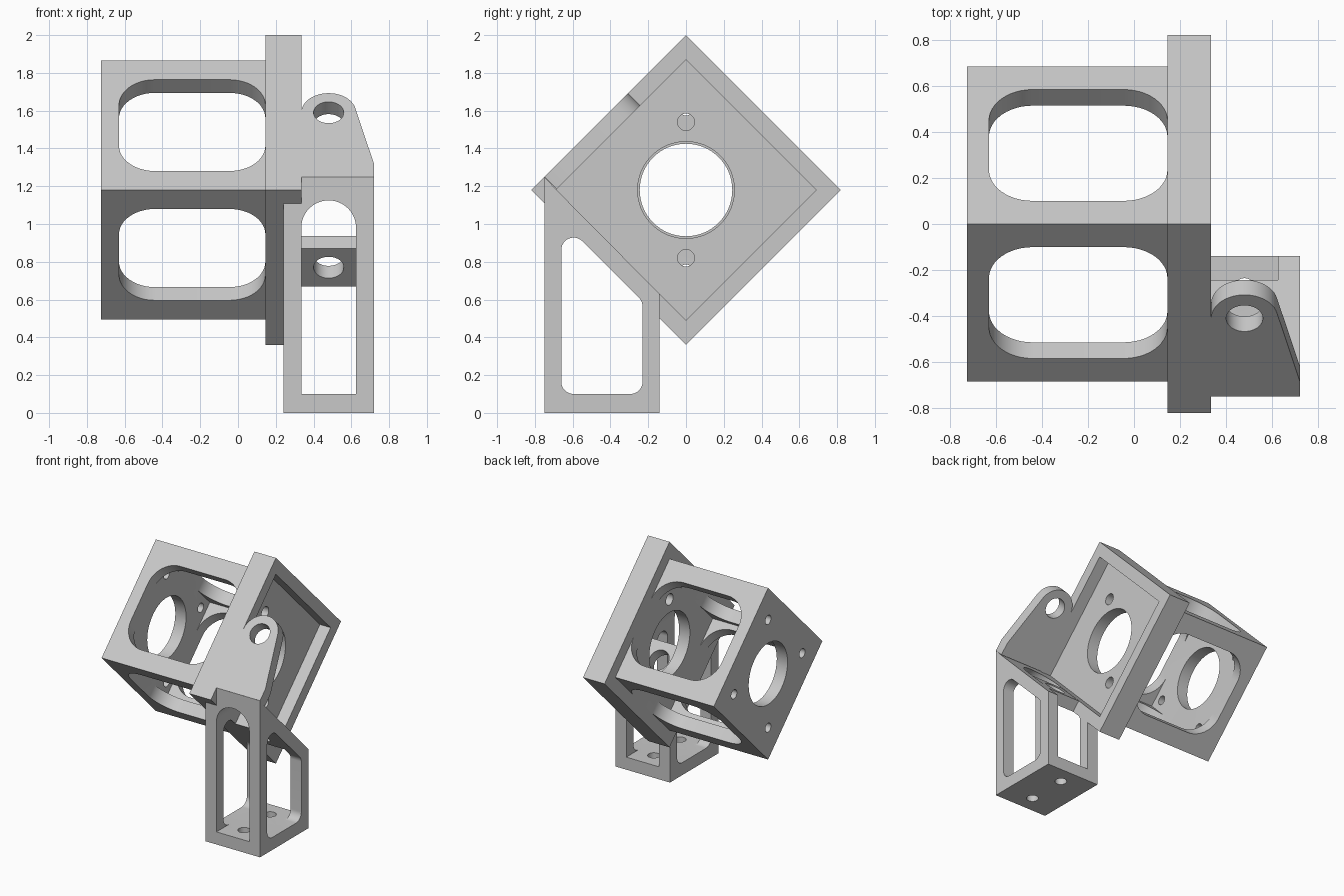
import bpy
import bmesh
from math import pi, cos, sin, tan, acos, sqrt
from mathutils import Matrix, Vector

if "Cube" in bpy.data.objects:
    bpy.data.objects.remove(bpy.data.objects["Cube"])

grey = bpy.data.materials.new("light_grey")
grey.use_nodes = True
colour = (0.58, 0.58, 0.58, 1)
grey.diffuse_color = colour
grey.node_tree.nodes["Principled BSDF"].inputs["Base Color"].default_value = colour

# Profile planes: (u, v) is the profile and w the extrusion direction
ALONG_X = Matrix(((0, 0, 1, 0), (1, 0, 0, 0), (0, 1, 0, 0), (0, 0, 0, 1)))
ALONG_Y = Matrix(((1, 0, 0, 0), (0, 0, 1, 0), (0, 1, 0, 0), (0, 0, 0, 1)))
ALONG_Z = Matrix.Identity(4)
# The housing stands on one edge
TILT = Matrix.Translation((0, 0, 1.18)) @ Matrix.Rotation(pi / 4, 4, 'X')


def circle(u, v, r, n=40):
    return [(u + r * cos(2 * pi * i / n), v + r * sin(2 * pi * i / n)) for i in range(n)]


def rect(u0, u1, v0, v1):
    return [(u0, v0), (u1, v0), (u1, v1), (u0, v1)]


def rounded(points, radii, steps=12):
    """Round each polygon corner with its own radius."""
    out = []
    pts = [Vector(p) for p in points]
    for i, (p, r) in enumerate(zip(pts, radii)):
        if r == 0:
            out.append(tuple(p))
            continue
        a = (pts[i - 1] - p).normalized()
        b = (pts[(i + 1) % len(pts)] - p).normalized()
        half = acos(a.dot(b)) / 2
        centre = p + (a + b).normalized() * r / sin(half)
        start = p + a * r / tan(half) - centre
        end = p + b * r / tan(half) - centre
        sweep = pi - 2 * half
        for k in range(steps + 1):
            t = k / steps
            d = (start * sin((1 - t) * sweep) + end * sin(t * sweep)) / sin(sweep)
            out.append(tuple(centre + d))
    return out


def prism(name, profile, w0, w1, matrix):
    """Closed solid: two caps joined by side walls."""
    bm = bmesh.new()
    low = [bm.verts.new((u, v, w0)) for u, v in profile]
    high = [bm.verts.new((u, v, w1)) for u, v in profile]
    bm.faces.new(low)
    bm.faces.new(high)
    for i in range(len(low)):
        bm.faces.new((low[i - 1], low[i], high[i], high[i - 1]))
    bm.transform(matrix)
    bmesh.ops.recalc_face_normals(bm, faces=bm.faces)
    mesh = bpy.data.meshes.new(name)
    bm.to_mesh(mesh)
    bm.free()
    mesh.materials.append(grey)
    obj = bpy.data.objects.new(name, mesh)
    bpy.context.collection.objects.link(obj)
    return obj


def select(obj):
    bpy.ops.object.select_all(action='DESELECT')
    obj.select_set(True)
    bpy.context.view_layer.objects.active = obj


def carve(obj, cuts):
    """Subtract prisms, then smooth only the curved walls."""
    for profile, w0, w1, matrix in cuts:
        cutter = prism("cutter", profile, w0, w1, matrix)
        cutter.hide_render = True
        select(obj)
        mod = obj.modifiers.new("cut", 'BOOLEAN')
        mod.operation = 'DIFFERENCE'
        mod.solver = 'EXACT'
        mod.object = cutter
        bpy.ops.object.modifier_apply(modifier=mod.name)
        bpy.data.objects.remove(cutter)
    select(obj)
    bpy.ops.object.shade_smooth_by_angle(angle=pi / 6)


def square(h):
    return rect(-h, h, -h, h)


TX = TILT @ ALONG_X
OUT, RIM = 0.58, 0.488

# Housing cage: hollow box with a rounded window in each long side
window = rounded(rect(-0.63, 0.145, -0.342, 0.342), [0.19] * 4)
cage = prism("housing_cage", square(0.484), -0.725, 0.15, TX)
d = 0.43 / sqrt(2)
carve(cage, [(square(0.385), -0.63, 0.3, TX),
             (window, -1, 1, TILT @ ALONG_Z),
             (window, -1, 1, TILT @ ALONG_Y),
             (circle(0, 0, 0.245, 64), -1, -0.5, TX)]
      + [(circle(a * d, b * d, 0.036, 24), -1, -0.5, TX)
         for a in (-1, 1) for b in (-1, 1)])

# Flange: square plate with a shallow recess, bore and two screw holes
flange = prism("flange", square(OUT), 0.145, 0.335, TX)
d = 0.36 / sqrt(2)
carve(flange, [(square(RIM), 0.24, 0.5, TX),
               (circle(0, 0, 0.256, 64), 0, 0.5, TX)]
      + [(circle(a * d, a * d, 0.045, 24), 0, 0.5, TX) for a in (-1, 1)])

# Upper lug: tapered ear continuing the flange rim
arc = [(0.48 + 0.145 * cos(t), 0.145 * sin(t))
       for t in [0.23 + (pi - 0.23) * i / 24 for i in range(25)]]
ear = [(0.335, -0.481), (0.72, -0.481), (0.72, -0.385)] + arc
upper_lug = prism("upper_lug", ear, RIM, OUT, TILT)
carve(upper_lug, [(circle(0.48, 0, 0.08), 0, 1, TILT)])

# Lower lug: bar across the sloped top of the leg
lower_lug = prism("lower_lug", rect(0.33, 0.63, -0.1425, 0.1425), -OUT, -RIM,
                  TILT @ ALONG_Y)
carve(lower_lug, [(circle(0.48, 0, 0.08), -1, 0, TILT @ ALONG_Y)])

# Leg: open frame with arched front opening, side windows and floor holes
side = [(-0.75, 0), (-0.14, 0), (-0.14, 0.63), (-0.685, 1.18), (-0.75, 1.25)]
leg = prism("leg", side, 0.24, 0.72, ALONG_X)
arch = rounded(rect(0.335, 0.625, 0.1, 1.125), [0, 0, 0.1449, 0.1449])
opening = rounded([(-0.66, 0.1), (-0.23, 0.1), (-0.23, 0.59), (-0.66, 1.02)], [0.065] * 4)
carve(leg, [(arch, -1, 0.1, ALONG_Y),
            (opening, 0, 1, ALONG_X)]
      + [(circle(0.48, -0.445 + s * 0.165, 0.045, 24), -0.1, 0.2, ALONG_Z)
         for s in (-1, 1)])
